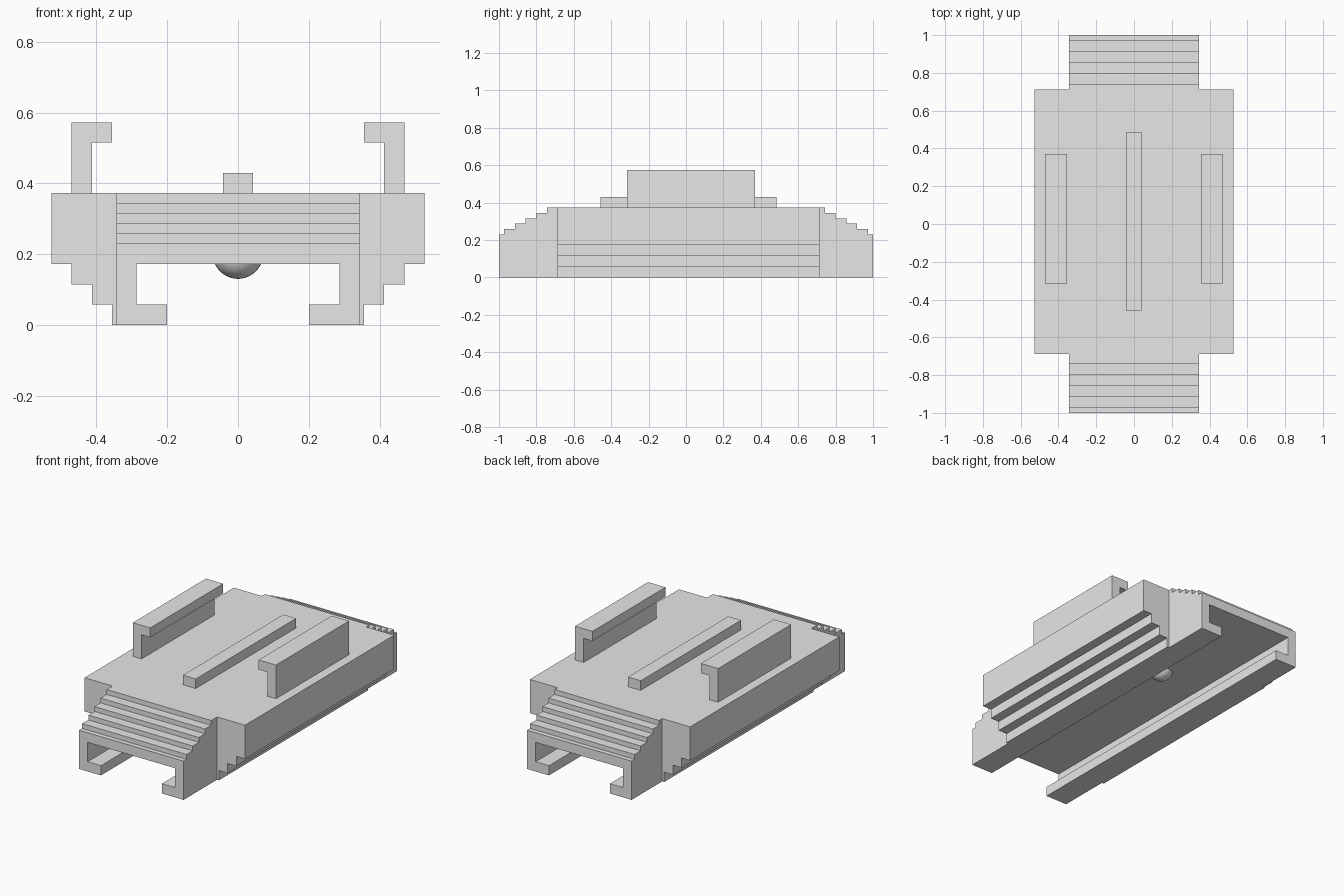
import bpy, bmesh
from mathutils import Vector

cube = bpy.data.objects.get("Cube")
if cube:
    bpy.data.objects.remove(cube, do_unlink=True)

grey = bpy.data.materials.new("plain_grey")
grey.use_nodes = True
COLOUR = (0.8, 0.8, 0.8, 1)
grey.diffuse_color = COLOUR
grey.node_tree.nodes["Principled BSDF"].inputs["Base Color"].default_value = COLOUR


def add_object(name, bm):
    bmesh.ops.recalc_face_normals(bm, faces=bm.faces)
    mesh = bpy.data.meshes.new(name)
    bm.to_mesh(mesh)
    bm.free()
    mesh.materials.append(grey)
    obj = bpy.data.objects.new(name, mesh)
    bpy.context.collection.objects.link(obj)
    return obj


def extrude(name, profile, start, end, axis="y"):
    """Extrude a flat outline along x or y; the second outline value is z."""
    bm = bmesh.new()
    if axis == "y":
        points = [(a, start, z) for a, z in profile]
        travel = Vector((0, end - start, 0))
    else:
        points = [(start, a, z) for a, z in profile]
        travel = Vector((end - start, 0, 0))
    face = bm.faces.new([bm.verts.new(p) for p in points])
    result = bmesh.ops.extrude_face_region(bm, geom=[face])
    moved = [v for v in result["geom"] if isinstance(v, bmesh.types.BMVert)]
    bmesh.ops.translate(bm, verts=moved, vec=travel)
    return add_object(name, bm)


def mirrored(half):
    return half + [(-x, z) for x, z in reversed(half)]


DECK, CEILING, LIP = 0.373, 0.173, 0.058
FRONT, BACK = -0.687, 0.713

# Main body: stepped flanks outside, lipped channel underneath
half = [(0.527, DECK), (0.527, CEILING), (0.47, CEILING), (0.47, 0.115),
        (0.413, 0.115), (0.413, LIP), (0.356, LIP), (0.356, 0),
        (0.2, 0), (0.2, LIP), (0.287, LIP), (0.287, CEILING)]
extrude("main_body", mirrored(half), FRONT, BACK)

# Stepped end blocks, with the same channel cut through them
channel = mirrored([(0.2, -0.1), (0.2, LIP), (0.287, LIP), (0.287, CEILING)])
cutter = extrude("channel_cutter", channel, -1.2, 1.2)
cutter.hide_render = True
for name, side, inner in (("front_end", -1, FRONT), ("back_end", 1, BACK)):
    profile = [(inner, 0), (inner, DECK)]
    for i in range(5):
        y = side * (0.742 + 0.0575 * i)
        profile += [(y, DECK - 0.0286 * i), (y, DECK - 0.0286 * (i + 1))]
    profile += [(side, DECK - 0.0286 * 5), (side, 0)]
    block = extrude(name, profile, -0.343, 0.343, "x")
    cut = block.modifiers.new("channel", "BOOLEAN")
    cut.operation = "DIFFERENCE"
    cut.solver = "EXACT"
    cut.object = cutter
    bpy.context.view_layer.objects.active = block
    bpy.ops.object.modifier_apply(modifier=cut.name)
bpy.data.objects.remove(cutter, do_unlink=True)

# Hooked side rails and low centre bar on the deck
hook = [(0.47, DECK), (0.47, 0.573), (0.356, 0.573), (0.356, 0.516),
        (0.413, 0.516), (0.413, DECK)]
for name, side in (("left_rail", 1), ("right_rail", -1)):
    extrude(name, [(side * x, z) for x, z in hook], -0.315, 0.37)
extrude("centre_bar", mirrored([(0.042, DECK), (0.042, 0.43)]), -0.457, 0.485)

# Rounded detent bump under the ceiling
bm = bmesh.new()
bmesh.ops.create_uvsphere(bm, u_segments=32, v_segments=20, radius=0.0715)
bmesh.ops.translate(bm, verts=bm.verts, vec=(0, 0.235, 0.202))
cut = bmesh.ops.bisect_plane(bm, geom=bm.verts[:] + bm.edges[:] + bm.faces[:],
                             plane_co=(0, 0, CEILING), plane_no=(0, 0, 1),
                             clear_outer=True)
for face in bm.faces:
    face.smooth = True
add_object("detent_bump", bm)
